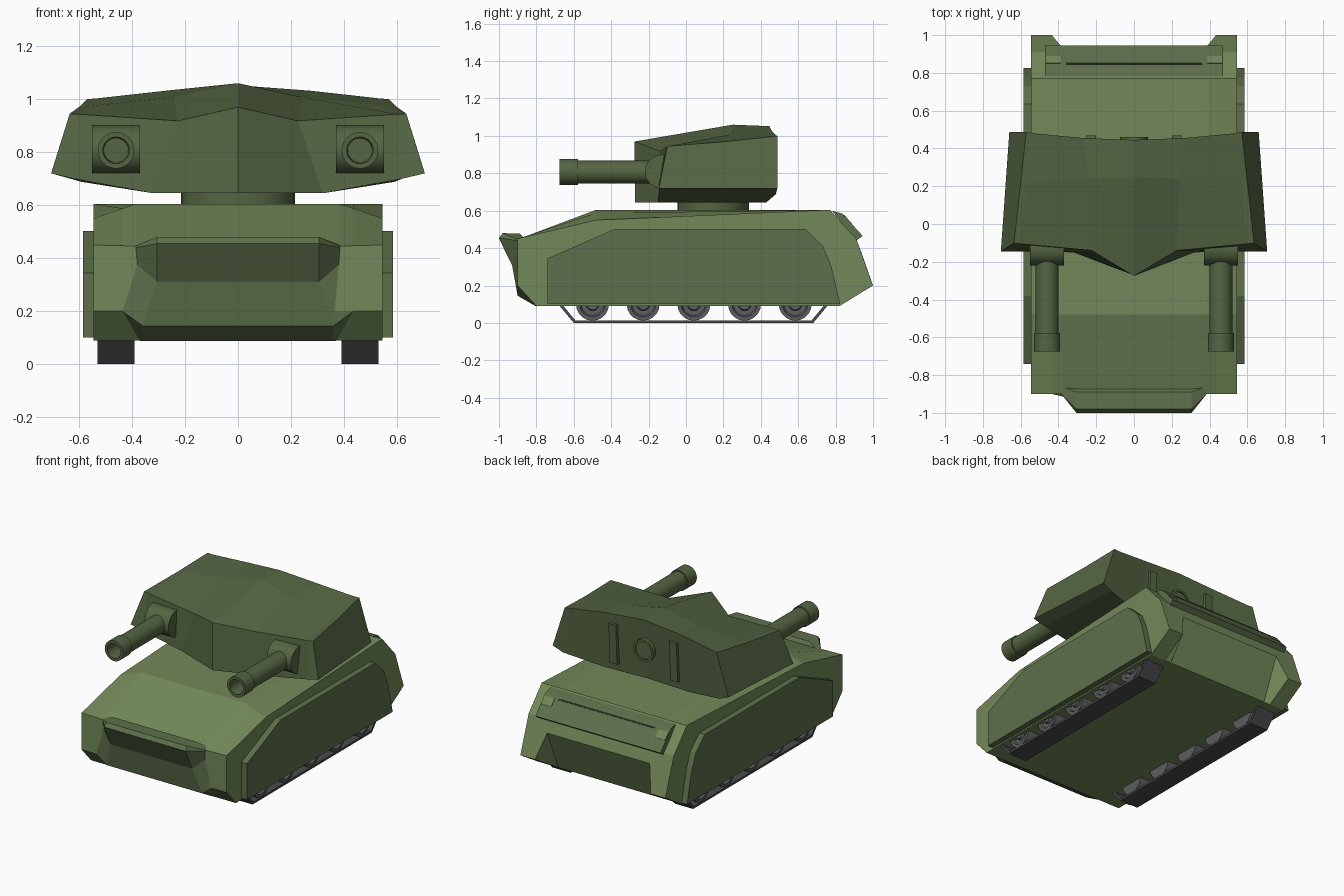
import bpy, bmesh, math
from mathutils import Vector

if "Cube" in bpy.data.objects:
    bpy.data.objects.remove(bpy.data.objects["Cube"])


def material(name, rgb):
    m = bpy.data.materials.new(name)
    m.diffuse_color = (*rgb, 1)
    m.use_nodes = True
    m.node_tree.nodes["Principled BSDF"].inputs["Base Color"].default_value = m.diffuse_color
    return m


LIGHT = material("light_green", (0.17, 0.25, 0.10))
GREEN = material("mid_green", (0.11, 0.16, 0.07))
DARK = material("turret_green", (0.09, 0.13, 0.055))
SLOT = material("slot_dark", (0.02, 0.03, 0.015))
STEEL = material("wheel_grey", (0.11, 0.11, 0.115))
TRACK = material("track_grey", (0.07, 0.07, 0.075))


def finish(name, bm, mat, smooth=False):
    bmesh.ops.remove_doubles(bm, verts=bm.verts, dist=1e-5)
    bmesh.ops.recalc_face_normals(bm, faces=bm.faces)
    me = bpy.data.meshes.new(name)
    bm.to_mesh(me)
    bm.free()
    ob = bpy.data.objects.new(name, me)
    bpy.context.collection.objects.link(ob)
    me.materials.append(mat)
    if smooth:
        bpy.ops.object.select_all(action='DESELECT')
        ob.select_set(True)
        bpy.context.view_layer.objects.active = ob
        bpy.ops.object.shade_smooth_by_angle(angle=math.radians(35))
    return ob


def loft(name, rings, mat):
    """Skin matching rings of points and cap both ends."""
    bm = bmesh.new()
    vs = [[bm.verts.new(p) for p in r] for r in rings]
    n = len(vs[0])
    for a, b in zip(vs, vs[1:]):
        for j in range(n):
            k = (j + 1) % n
            bm.faces.new((a[j], a[k], b[k], b[j]))
    bm.faces.new(vs[0])
    bm.faces.new(vs[-1])
    return finish(name, bm, mat)


def at(x, profile):
    return [(x, y, z) for y, z in profile]


def mirrored(half):
    """Half rings run from the outside inwards; add the other side."""
    return half + [[(-x, y, z) for x, y, z in r] for r in reversed(half) if any(p[0] for p in r)]


def slab(name, x0, x1, profile, mat):
    return loft(name, [at(x0, profile), at(x1, profile)], mat)


def lathe(name, origin, axis, profile, mat, sides=24):
    """Spin (distance, radius) pairs around the x or y axis; closes end to start."""
    rings = []
    for d, r in profile:
        ring = []
        for i in range(sides):
            a = 2 * math.pi * i / sides
            c, s = r * math.cos(a), r * math.sin(a)
            off = (d, c, s) if axis == 'x' else ((c, d, s) if axis == 'y' else (c, s, d))
            ring.append(Vector(origin) + Vector(off))
        rings.append(ring)
    ob = loft(name, rings, mat)
    bm = bmesh.new()
    bm.from_mesh(ob.data)
    bpy.data.objects.remove(ob)
    return finish(name, bm, mat, True)


# Hull: side profiles lofted across the width, with a recessed lower rear
outer = [(-.80, .09), (-.90, .20), (-.90, .45), (-.48, .55), (.77, .605), (.91, .45), (1, .20), (.82, .09)]
shoulder = [(-.80, .09), (-.90, .20), (-.90, .447), (-.48, .588), (.77, .605), (.91, .45), (1, .20), (.82, .09)]
inner = [(-.80, .09), (-.90, .20), (-.90, .445), (-.48, .605), (.77, .605), (.91, .45), (.94, .37), (.82, .09)]
loft("hull", mirrored([at(.545, outer), at(.435, shoulder), at(.385, inner)]), LIGHT)

# Flared nose with an overhanging lip
nose_base = [(.385, -.86, .45), (.385, -.90, .447), (.385, -.90, .44), (.38, -.90, .375),
             (.435, -.90, .20), (.37, -.80, .088), (.37, -.75, .30)]
nose_lip = [(.305, -.89, .478), (.305, -.98, .48), (.305, -1, .455), (.305, -.93, .31),
            (.36, -.90, .145), (.355, -.80, .088), (.305, -.75, .30)]
loft("nose", mirrored([nose_base, nose_lip]), GREEN)
slab("nose_underhang", -.304, .304, [(-1.0, .452), (-.975, .452), (-.91, .31), (-.932, .312)], DARK)

# Rear plate with slot and corner lamps
slab("rear_plate", -.47, .47, [(.78, .60), (.835, .585), (.945, .465), (.91, .44)], GREEN)
slab("rear_slot", -.36, .36, [(.846, .576), (.854, .568), (.848, .562), (.840, .570)], SLOT)
for s in (-1, 1):
    slab("rear_lamp", s * .39, s * .465, [(.852, .571), (.89, .529), (.882, .52), (.844, .562)], LIGHT)

for s in (-1, 1):
    # Side skirt
    slab("side_skirt", s * .54, s * .585,
         [(-.74, .10), (-.74, .345), (-.38, .503), (.635, .503), (.73, .415), (.775, .31), (.825, .10)], GREEN)
    # Track belt
    slab("track", s * .39, s * .53,
         [(-.70, .12), (-.60, 0), (.68, 0), (.78, .12), (.76, .12), (.672, .014), (-.592, .014), (-.68, .12)], TRACK)
    # Road wheels with a dished face and hub
    for i in range(5):
        lathe("road_wheel", (s * .40, -.5 + .271 * i, .10), 'x',
              [(0, .088), (s * .125, .088), (s * .125, .068), (s * .11, .06), (s * .11, .035),
               (s * .128, .03), (s * .128, .012)], STEEL, 20)

# Turret ring
ring = lathe("turret_ring", (0, 0, 0), 'z', [(.58, .215), (.67, .215)], DARK, 32)
ring.scale.y = .89
ring.location.y = .145

# Turret: front bottom, front top, roof crest, back top, back bottom
turret = [
    [(.705, -.145, .72), (.635, -.10, .945), (.60, .22, .97), (.57, .488, 1.0), (.66, .488, .72)],
    [(.62, -.145, .70), (.60, -.105, .943), (.57, .22, .973), (.53, .48, 1.003), (.59, .48, .688)],
    [(.32, -.15, .645), (.225, -.14, .918), (.24, .24, 1.008), (.27, .455, 1.032), (.32, .43, .645)],
    [(0, -.272, .645), (0, -.275, .97), (0, .25, 1.06), (0, .445, 1.052), (0, .415, .645)],
]
loft("turret", mirrored(turret), DARK)

# Rear hatch and upright bars on the turret back
lathe("turret_hatch", (0, .38, .85), 'y', [(0, .075), (.08, .075), (.08, .06), (.072, .06), (.072, .01)], DARK)
for s in (-1, 1):
    slab("turret_bar", s * .20, s * .255, [(.40, .69), (.455, .70), (.468, .97), (.41, .97)], DARK)

# Twin guns with rounded mounts and hollow muzzles
for s in (-1, 1):
    lathe("gun_mount", (s * .46, -.13, .81), 'x', [(-.09, .09), (.09, .09)], DARK)
    lathe("gun_barrel", (s * .46, 0, .807), 'y',
          [(-.10, .061), (-.578, .061), (-.578, .069), (-.675, .069), (-.675, .05), (-.56, .046)], DARK)
